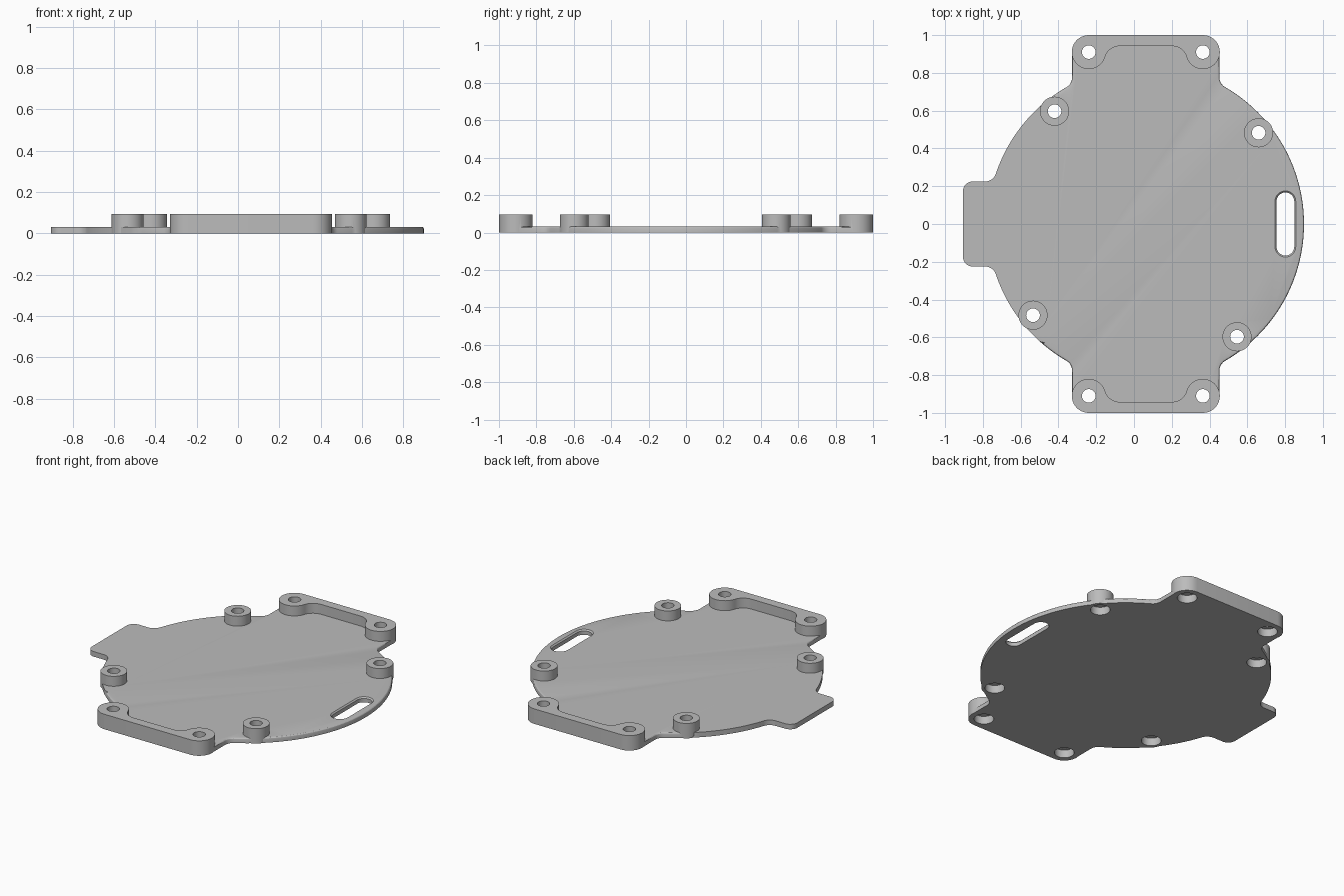
import bpy, bmesh
from math import sin, cos, atan2, sqrt, radians, degrees

cube = bpy.data.objects.get("Cube")
if cube:
    bpy.data.objects.remove(cube, do_unlink=True)

CX = 0.0625          # disc centre along x
R = 0.8375           # disc radius
THICK, TOP = 0.032, 0.095
FILLET = 0.06

grey = bpy.data.materials.new("warm_grey_plastic")
grey.use_nodes = True
grey.diffuse_color = (0.5, 0.5, 0.5, 1)
grey.node_tree.nodes["Principled BSDF"].inputs["Base Color"].default_value = (0.5, 0.5, 0.5, 1)


def arc(x, y, r, a0, a1, n=10):
    steps = [radians(a0 + (a1 - a0) * i / n) for i in range(n + 1)]
    return [(x + r * cos(a), y + r * sin(a)) for a in steps]


def mirror_x(pts):
    return [(-x, y) for x, y in reversed(pts)]


def mirror_y(pts):
    return [(x, -y) for x, y in reversed(pts)]


def prism(name, pts, z0, z1, top=None, round_edge=None):
    """Closed solid between an outline at z0 and one at z1."""
    bm = bmesh.new()
    low = [bm.verts.new((x + CX, y, z0)) for x, y in pts]
    high = [bm.verts.new((x + CX, y, z1)) for x, y in (top or pts)]
    bm.faces.new(low)
    bm.faces.new(high)
    for i in range(len(low)):
        j = (i + 1) % len(low)
        bm.faces.new((low[i], low[j], high[j], high[i]))
    bmesh.ops.recalc_face_normals(bm, faces=bm.faces)
    if round_edge:
        edges = [e for e in bm.edges if all(v.co.z == high[0].co.z and round_edge(v.co) for v in e.verts)]
        bmesh.ops.bevel(bm, geom=edges, offset=0.011, segments=3, profile=0.5, affect='EDGES')
    mesh = bpy.data.meshes.new(name)
    bm.to_mesh(mesh)
    bm.free()
    mesh.materials.append(grey)
    ob = bpy.data.objects.new(name, mesh)
    bpy.context.collection.objects.link(ob)
    return ob


def disc(name, x, y, r, z0, z1):
    return prism(name, arc(x, y, r, 0, 360, 40)[:-1], z0, z1)


# Plate outline: disc with two end tabs and one side tab, all blended by fillets
tab_w, tab_end, side_h, side_end = 0.39, 0.985, 0.225, 0.9675
reach = R + FILLET
tx, ty = tab_w + FILLET, sqrt(reach ** 2 - (tab_w + FILLET) ** 2)
sx, sy = -sqrt(reach ** 2 - (side_h + FILLET) ** 2), side_h + FILLET
ta, sa = degrees(atan2(ty, tx)), degrees(atan2(sy, sx))
tab = arc(tx, ty, FILLET, ta + 180, 180) + arc(tab_w - 0.09, tab_end - 0.09, 0.09, 0, 90)
half = arc(0, 0, R, 0, ta, 32)[:-1] + tab + mirror_x(tab)
half += arc(0, 0, R, 180 - ta, sa, 24)[1:-1]
half += arc(sx, sy, FILLET, sa + 180, 270)
half += arc(-side_end + 0.05, side_h - 0.05, 0.05, 90, 180)
plate = prism("cover_plate", half + mirror_y(half)[:-1], 0, THICK,
              round_edge=lambda co: co.x - CX > -0.55)

# Raised end pads: two rounded lobes joined by a thin outer wall
lobe_x, lobe_y, lobe_r = 0.302, 0.91, 0.09
blend_x, blend_y, blend_r = 0.138, 0.86, 0.082
lean = degrees(atan2(lobe_y - blend_y, lobe_x - blend_x))
pad_half = arc(blend_x, blend_y, blend_r, 90, lean)[:-1]
pad_half += arc(lobe_x, lobe_y, lobe_r, lean + 180, 450, 28)
pad = pad_half + mirror_x(pad_half)
added = [prism("end_pad", pad, 0, TOP), prism("end_pad", mirror_y(pad), 0, TOP)]

# Four round bosses, each a quarter turn from the last
bosses = []
x, y = -0.483, 0.597
for _ in range(4):
    bosses.append((x, y))
    added.append(disc("boss", x, y, 0.077, 0, TOP))
    x, y = -y, x

# Screw holes with wider recesses from underneath
removed = []
for x, y in bosses + [(i * lobe_x, j * lobe_y) for i in (-1, 1) for j in (-1, 1)]:
    removed.append(disc("screw_hole", x, y, 0.036, -0.1, 0.2))
    removed.append(disc("screw_recess", x, y, 0.057, -0.1, 0.05))


# Strap slot with an eased upper lip
def slot(r):
    return arc(0.739, 0.12, r, 0, 180, 14) + arc(0.739, -0.12, r, 180, 360, 14)


removed.append(prism("strap_slot", slot(0.047), -0.1, 0.2))
removed.append(prism("slot_lip", slot(0.043), THICK - 0.012, THICK + 0.006, top=slot(0.061)))

# Merge and cut into one solid, then drop the helpers
for parts, op in ((added, 'UNION'), (removed, 'DIFFERENCE')):
    for part in parts:
        part.hide_render = True
        mod = plate.modifiers.new(part.name, 'BOOLEAN')
        mod.operation, mod.object, mod.solver = op, part, 'EXACT'
solid = bpy.data.meshes.new_from_object(plate.evaluated_get(bpy.context.evaluated_depsgraph_get()))
plate.modifiers.clear()
plate.data = solid
for part in added + removed:
    bpy.data.objects.remove(part, do_unlink=True)

# Smooth curved walls, keep crisp edges
for ob in bpy.context.selected_objects:
    ob.select_set(False)
plate.select_set(True)
bpy.context.view_layer.objects.active = plate
bpy.ops.object.shade_smooth_by_angle(angle=radians(25))
